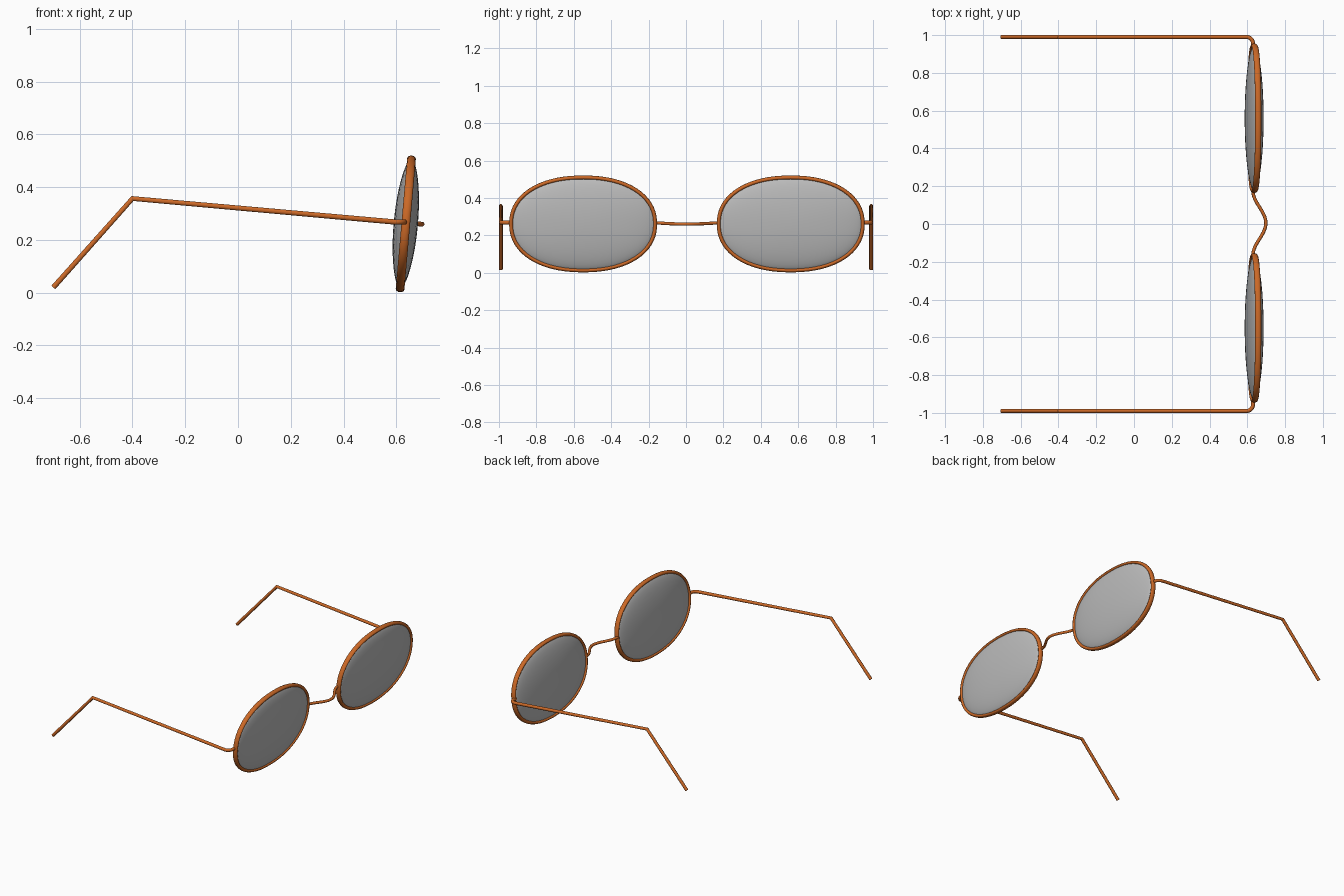
import bpy, bmesh
from math import sin, cos, pi, radians, copysign
from mathutils import Vector

cube = bpy.data.objects.get("Cube")
if cube:
    bpy.data.objects.remove(cube, do_unlink=True)


def material(name, rgb):
    mat = bpy.data.materials.new(name)
    mat.use_nodes = True
    mat.diffuse_color = (*rgb, 1)
    mat.node_tree.nodes["Principled BSDF"].inputs["Base Color"].default_value = (*rgb, 1)
    return mat


copper = material("copper_wire", (0.60, 0.14, 0.02))
grey = material("grey_glass", (0.50, 0.50, 0.50))

HALF_W, HALF_H, BULGE = 0.385, 0.249, 0.046
SHIFT = 0.005          # the fronts sit slightly off the centre line
LENS_X, LENS_Z, LENS_Y = 0.636, 0.261, 0.555
TILT = radians(5)


def add_mesh(name, mesh, mat):
    obj = bpy.data.objects.new(name, mesh)
    bpy.context.collection.objects.link(obj)
    mesh.materials.clear()
    mesh.materials.append(mat)
    bpy.ops.object.select_all(action='DESELECT')
    obj.select_set(True)
    bpy.context.view_layer.objects.active = obj
    bpy.ops.object.shade_smooth_by_angle(angle=radians(40))
    return obj


def wire(name, points, radius, cyclic=False):
    """Round wire swept along a list of points."""
    curve = bpy.data.curves.new(name, 'CURVE')
    curve.dimensions = '3D'
    curve.bevel_depth = radius
    curve.bevel_resolution = 3
    curve.use_fill_caps = True
    spline = curve.splines.new('POLY')
    spline.points.add(len(points) - 1)
    for p, co in zip(spline.points, points):
        p.co = (*co, 1)
    spline.use_cyclic_u = cyclic
    helper = bpy.data.objects.new(name + "_path", curve)
    bpy.context.collection.objects.link(helper)
    graph = bpy.context.evaluated_depsgraph_get()
    mesh = bpy.data.meshes.new_from_object(helper.evaluated_get(graph))
    bpy.data.objects.remove(helper, do_unlink=True)
    return add_mesh(name, mesh, copper)


def oval(angle):
    """Slightly squared oval outline in the lens plane."""
    c, s = cos(angle), sin(angle)
    k = (abs(c) ** 2.2 + abs(s) ** 2.2) ** (-1 / 2.2)
    return Vector((0, HALF_W * c * k, HALF_H * s * k))


def place(obj, side):
    obj.location = (LENS_X, side * LENS_Y + SHIFT, LENS_Z)
    obj.rotation_euler = (0, TILT, 0)


def lens(name, side):
    bm = bmesh.new()
    bmesh.ops.create_uvsphere(bm, u_segments=64, v_segments=24, radius=1)
    for v in bm.verts:
        x, y, z = v.co
        r = min(1, (x * x + y * y) ** 0.5)
        k = (abs(x) ** 2.2 + abs(y) ** 2.2) ** (-1 / 2.2) * r if r > 1e-4 else 0
        depth = copysign(BULGE * max(0, 1 - r * r) ** 0.6, z)
        v.co = (depth, HALF_W * x * k, HALF_H * y * k)
    bmesh.ops.recalc_face_normals(bm, faces=bm.faces)
    mesh = bpy.data.meshes.new(name)
    bm.to_mesh(mesh)
    bm.free()
    place(add_mesh(name, mesh, grey), side)


for label, side in (("left", 1), ("right", -1)):
    # Lens and its rim
    lens(label + "_lens", side)
    rim = wire(label + "_rim", [oval(2 * pi * i / 72) for i in range(72)], 0.011, True)
    rim.scale.x = 1.5
    place(rim, side)

    # Temple arm: short hinge bend, long bar, dropped ear piece
    bend = [(0.595 + 0.035 * cos(a), side * (0.955 + 0.035 * sin(a)), 0.268)
            for a in (pi / 2 * i / 8 for i in range(9))]
    start = (0.63, side * 0.935, 0.268)
    wire(label + "_temple_arm",
         [start] + bend + [(-0.40, side * 0.99, 0.357), (-0.70, side * 0.99, 0.02)], 0.0105)

# Nose bridge: bell-shaped wire bowing forward
steps = [i / 32 for i in range(33)]
wire("nose_bridge",
     [(0.63 + 0.034 * (1 - cos(2 * pi * t)), SHIFT + 0.34 * (t - 0.5),
       0.267 - 0.007 * sin(pi * t)) for t in steps], 0.009)
